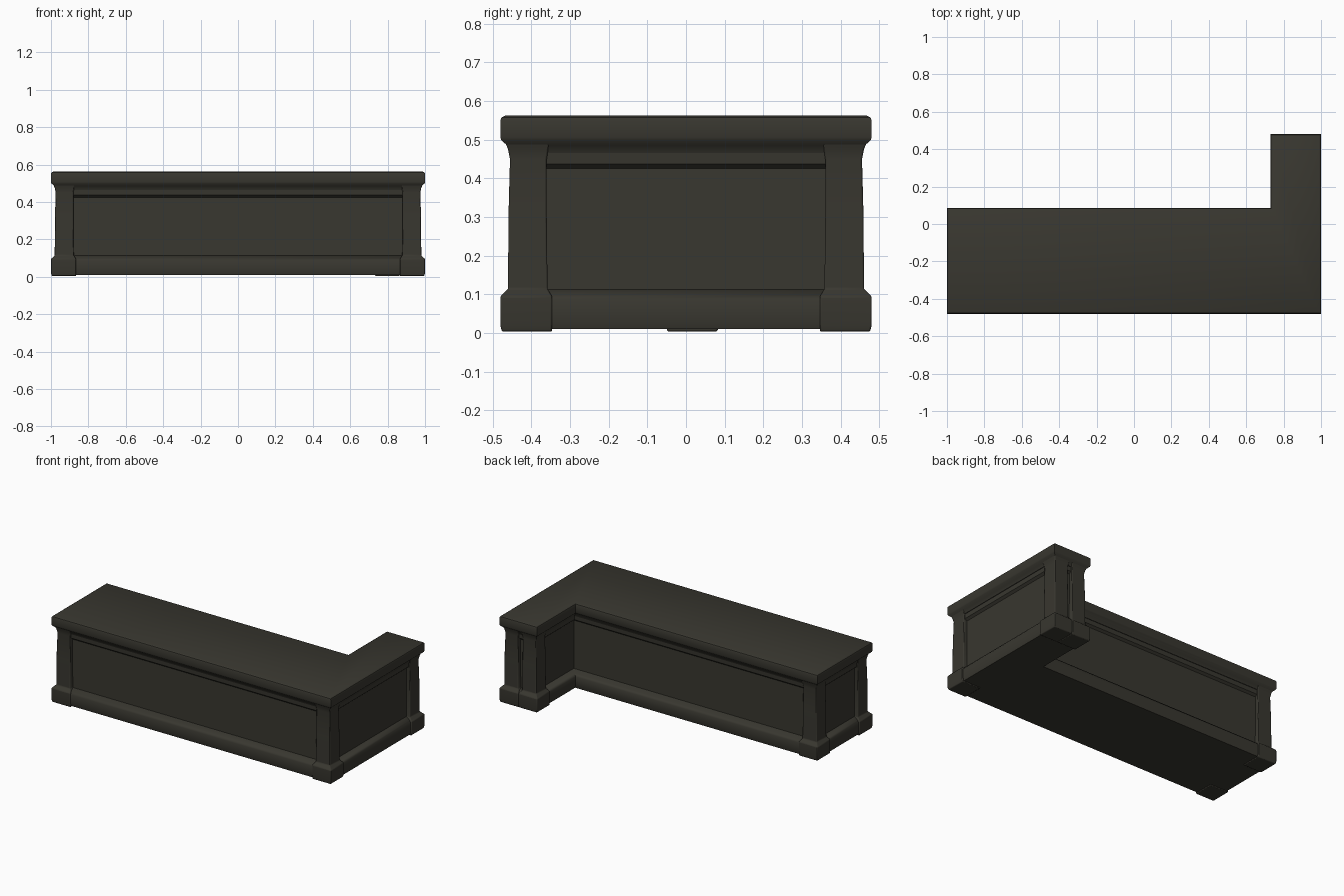
import bpy, bmesh

if "Cube" in bpy.data.objects:
    bpy.data.objects.remove(bpy.data.objects["Cube"])

# one dark olive-grey finish for the whole counter
finish = bpy.data.materials.new("dark olive grey")
finish.diffuse_color = (0.040, 0.038, 0.029, 1)
finish.use_nodes = True
finish.node_tree.nodes["Principled BSDF"].inputs["Base Color"].default_value = finish.diffuse_color

# L-shaped outline: (x, y, inward x, inward y) for every corner
OUTLINE = [(-1, -.48, 1, 1), (1, -.48, -1, 1), (1, .48, -1, -1),
           (.73, .48, 1, -1), (.73, .085, 1, -1), (-1, .085, 1, -1)]


def loft(name, rings, bevel=0.0):
    """Closed solid from a stack of rings with equal point counts."""
    bm = bmesh.new()
    loops = [[bm.verts.new(p) for p in r] for r in rings]
    n = len(loops[0])
    for a, b in zip(loops, loops[1:]):
        for i in range(n):
            j = (i + 1) % n
            bm.faces.new((a[i], a[j], b[j], b[i]))
    bm.faces.new(loops[0][::-1])
    bm.faces.new(loops[-1])
    bmesh.ops.recalc_face_normals(bm, faces=bm.faces[:])
    me = bpy.data.meshes.new(name)
    bm.to_mesh(me)
    bm.free()
    me.materials.append(finish)
    ob = bpy.data.objects.new(name, me)
    bpy.context.collection.objects.link(ob)
    if bevel:
        mod = ob.modifiers.new("soft edges", 'BEVEL')
        mod.width, mod.segments, mod.limit_method = bevel, 2, 'ANGLE'
    bpy.context.view_layer.objects.active = ob
    ob.select_set(True)
    bpy.ops.object.shade_smooth_by_angle(angle=0.6)
    ob.select_set(False)
    return ob


def l_solid(name, profile):
    """Run an (inset, z) profile around the L outline."""
    return loft(name, [[(x + sx * d, y + sy * d, z) for x, y, sx, sy in OUTLINE]
                       for d, z in profile])


# carcass: skirting, recessed panels and upper rail
l_solid("panelled_body", [(.012, .01), (.006, .03), (.006, .085), (.016, .1),
                          (.046, .113), (.046, .425), (.032, .437), (.027, .5)])

# moulded worktop with cove below the edge
l_solid("worktop", [(.026, .465), (.018, .485), (.003, .498), (0, .506),
                    (0, .55), (.003, .557), (.012, .562)])

# corner posts with flared feet: (height, outer inset, inner inset)
POST = [(.004, .004, 0), (.02, 0, 0), (.095, 0, 0), (.114, .02, .012),
        (.3, .021, .014), (.45, .025, .014), (.475, .02, .01), (.505, .008, .006)]
W = .134
for k, (cx, cy, sx, sy) in enumerate(OUTLINE):
    if k == 4:          # inner corner has no post
        continue
    rings = []
    for z, o, i in POST:
        xa, xb = cx + sx * o, cx + sx * (W - i)
        ya, yb = cy + sy * o, cy + sy * (W - i)
        rings.append([(xa, ya, z), (xb, ya, z), (xb, yb, z), (xa, yb, z)])
    loft(f"corner_post_{k + 1}", rings, .004)
